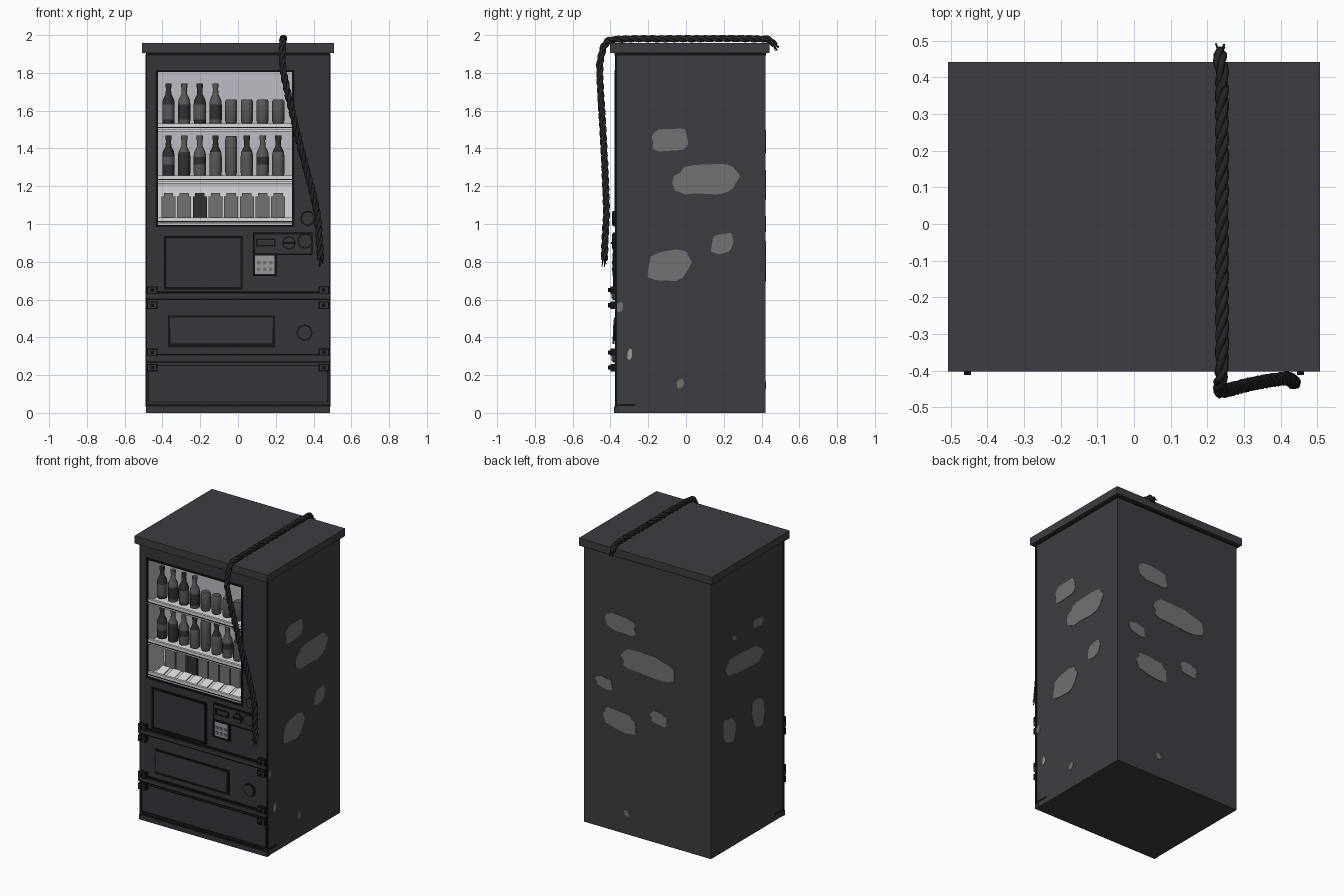
import bpy, bmesh, math, random
from mathutils import Vector, Matrix

random.seed(4)
if "Cube" in bpy.data.objects:
    bpy.data.objects.remove(bpy.data.objects["Cube"], do_unlink=True)


def material(name, r, g, b):
    m = bpy.data.materials.new(name)
    m.diffuse_color = (r, g, b, 1)
    m.use_nodes = True
    m.node_tree.nodes["Principled BSDF"].inputs["Base Color"].default_value = (r, g, b, 1)
    return m


BODY = material("charcoal paint", .048, .046, .055)
FRONT = material("dark front paint", .038, .036, .044)
INK = material("black trim", .007, .007, .008)
WORN = material("worn grey", .17, .17, .17)
INSIDE = material("pale lilac interior", .52, .5, .55)
WHITE = material("shelf white", .7, .7, .7)
GLASS = material("grey glass", .1, .1, .1)
DARK = material("dark glass", .03, .03, .032)
CORD = material("rope black", .018, .018, .02)
STEEL = material("dull steel", .33, .33, .33)


def finish(name, bm, *mats, smooth=False):
    bmesh.ops.recalc_face_normals(bm, faces=bm.faces)
    me = bpy.data.meshes.new(name)
    bm.to_mesh(me)
    bm.free()
    for m in mats:
        me.materials.append(m)
    ob = bpy.data.objects.new(name, me)
    bpy.context.collection.objects.link(ob)
    if smooth:
        bpy.ops.object.select_all(action="DESELECT")
        ob.select_set(True)
        bpy.context.view_layer.objects.active = ob
        bpy.ops.object.shade_smooth_by_angle(angle=math.radians(40))
    return ob


def add_box(bm, x, y, z, tilt=0):
    """Add a box from three (low, high) ranges."""
    mid = Vector([(a + b) / 2 for a, b in (x, y, z)])
    size = [b - a for a, b in (x, y, z)] + [1]
    mat = Matrix.Translation(mid) @ Matrix.Rotation(tilt, 4, "X") @ Matrix.Diagonal(size)
    return bmesh.ops.create_cube(bm, size=1, matrix=mat)


def box(name, x, y, z, mat, tilt=0):
    bm = bmesh.new()
    add_box(bm, x, y, z, tilt)
    return finish(name, bm, mat)


def frame(name, x, z, y, w, mat):
    """Rectangular border on the front."""
    bm = bmesh.new()
    for a in x:
        add_box(bm, (a - w / 2, a + w / 2), y, (z[0] - w / 2, z[1] + w / 2))
    for a in z:
        add_box(bm, (x[0] + w / 2, x[1] - w / 2), y, (a - w / 2, a + w / 2))
    return finish(name, bm, mat)


def disc(name, x, z, r, y, mat, sides=12):
    bm = bmesh.new()
    place = Matrix.Translation((x, (y[0] + y[1]) / 2, z)) @ Matrix.Rotation(math.pi / 2, 4, "X")
    bmesh.ops.create_cone(bm, cap_ends=True, segments=sides, radius1=r, radius2=r,
                          depth=y[1] - y[0], matrix=place)
    return finish(name, bm, mat)


def lathe(name, profile, x, y, z, mats, label=None):
    """Spin a (radius, height) profile; faces within label heights take the second colour."""
    bm = bmesh.new()
    vs = [bm.verts.new((x + r, y, z + h)) for r, h in profile]
    es = [bm.edges.new(p) for p in zip(vs, vs[1:])]
    bmesh.ops.spin(bm, geom=vs + es, cent=(x, y, 0), axis=(0, 0, 1), angle=math.tau, steps=12)
    bmesh.ops.remove_doubles(bm, verts=bm.verts, dist=.0004)
    if label:
        for f in bm.faces:
            f.material_index = int(label[0] < f.calc_center_median().z - z < label[1])
    return finish(name, bm, *mats, smooth=True)


# Cabinet with the display bay pushed in
W, YF, YB, TOP = .485, -.373, .42, 1.91
bm = bmesh.new()
add_box(bm, (-W, W), (YF, YB), (0, TOP))
for axis, cut in ((0, -.43), (0, .292), (2, .99), (2, 1.81)):
    n = Vector((0, 0, 0))
    n[axis] = 1
    bmesh.ops.bisect_plane(bm, geom=bm.verts[:] + bm.edges[:] + bm.faces[:], plane_co=n * cut, plane_no=n)
bm.normal_update()
for f in bm.faces:
    f.material_index = int(f.normal.y < -.9)
bay = [f for f in bm.faces if f.normal.y < -.9 and (f.calc_center_median() - Vector((-.07, YF, 1.4))).length < .05]
new = bmesh.ops.extrude_face_region(bm, geom=bay)["geom"]
bmesh.ops.translate(bm, vec=(0, .18, 0), verts=[v for v in new if isinstance(v, bmesh.types.BMVert)])
bmesh.ops.delete(bm, geom=[f for f in bay if f.is_valid], context="FACES_ONLY")
for f in bm.faces:
    c = f.calc_center_median()
    if YF + .01 < c.y < 0 and -.44 < c.x < .3 and .98 < c.z < 1.82:
        f.material_index = 2
finish("cabinet", bm, BODY, FRONT, INSIDE)

# Roof slab and black seams
box("roof", (-.508, .508), (-.403, .442), (1.905, 1.957), BODY)
box("roof_seam", (-.488, .488), (-.378, .424), (1.893, 1.906), INK)
for s in (-1, 1):
    box("front_edge_trim", (s * W - .004, s * W + .004), (-.377, -.365), (.03, 1.9), INK)
    box("base_gap", (s * W - .002, s * W + .002), (-.37, -.27), (.036, .048), INK)
box("base_gap_front", (-W, W), (-.376, -.37), (.034, .048), INK)
box("base_strip", (-.488, .488), (-.38, -.35), (0, .034), FRONT)
frame("window_trim", (-.43, .292), (.99, 1.81), (-.378, -.368), .012, INK)
box("window_backlight", (-.428, .29), (-.2, -.194), (1.03, 1.2), WHITE)

# Shelves with rails
for z in (1.49, 1.215, .992):
    box("shelf", (-.425, .288), (-.355, -.194), (z, z + .018), WHITE)
    box("shelf_rail", (-.425, .288), (-.372, -.355), (z + .008, z + .042), WHITE)
    box("shelf_rail_line", (-.425, .288), (-.374, -.37), (z + .017, z + .023), INK)

# Bottles, cans and the bottom row cartons
BOTTLE = [(0, 0), (.031, 0), (.033, .02), (.033, .06), (.033, .1), (.03, .125), (.015, .155), (.014, .19), (.017, .19), (.017, .212), (0, .212)]
CAN = [(0, 0), (.026, 0), (.032, .012), (.032, .115), (.027, .128), (0, .128)]
columns = [-.368 + i * .083 for i in range(8)]
for i, x in enumerate(columns):
    pair = (DARK, GLASS) if i in (0, 2) else (GLASS, DARK)
    if i < 4:
        lathe("top_bottle", BOTTLE, x, -.3, 1.532, pair, (.025, .09))
    else:
        lathe("top_can", CAN, x, -.3, 1.532, (GLASS,))
    if i == 4:
        tall = [(r, h * 1.65) for r, h in CAN]
        lathe("middle_tall_can", tall, x, -.3, 1.256, (GLASS,))
    else:
        pair = (DARK, GLASS) if i in (0, 3, 5, 7) else (GLASS, DARK)
        lathe("middle_bottle", BOTTLE, x, -.3, 1.256, pair, (.0, .13) if i % 2 else (.06, .1))
    box("carton", (x - .037, x + .037), (-.215, -.2), (1.01, 1.145), DARK if i == 2 else WORN)
    box("carton_top", (x - .025, x + .025), (-.215, -.2), (1.145, 1.163), DARK if i == 2 else WORN)
    box("price_tab", (x - .03, x + .03), (-.345, -.25), (1.02, 1.026), WHITE, tilt=.25)

# Display panel
box("display_panel", (-.385, .018), (-.38, -.37), (.66, .93), FRONT)
frame("display_border", (-.385, .018), (.66, .93), (-.386, -.37), .012, INK)

# Coin panel: plate, slot, knobs and the pale keypad
frame("coin_border", (.085, .39), (.84, .95), (-.386, -.37), .009, INK)
box("coin_plate", (.085, .39), (-.384, -.37), (.84, .95), FRONT)
frame("coin_slot", (.1, .195), (.885, .92), (-.39, -.38), .007, INK)
for x, z, r in ((.27, .9, .036), (.355, .91, .042), (.37, 1.03, .04)):
    disc("knob_rim", x, z, r, (-.388, -.37), INK)
    disc("knob", x, z, r * .8, (-.392, -.37), FRONT)
box("knob_bar", (.24, .3), (-.397, -.39), (.894, .906), INK)
frame("keypad_border", (.085, .2), (.73, .84), (-.39, -.37), .012, INK)
box("keypad", (.085, .2), (-.388, -.37), (.73, .84), STEEL)
for i in range(6):
    x, z = .11 + i % 3 * .032, .76 + i // 3 * .035
    box("key", (x - .009, x + .009), (-.393, -.386), (z - .009, z + .009), WORN)

# Two cross rails with corner brackets and bolts
for z in (.275, .605):
    box("cross_rail", (-.487, .487), (-.395, -.37), (z, z + .028), FRONT)
    for dz in (-.008, .03):
        box("rail_shadow", (-.487, .487), (-.388, -.37), (z + dz, z + dz + .008), INK)
    for x in (-.455, .455):
        for dz in (-.035, .045):
            box("bracket", (x - .025, x + .025), (-.4, -.37), (z + dz - .017, z + dz + .017), FRONT)
            frame("bracket_border", (x - .025, x + .025), (z + dz - .017, z + dz + .017), (-.401, -.372), .006, INK)
            disc("bolt", x, z + dz, .011, (-.412, -.39), INK, 6)

# Delivery hatch with a tilted flap, and coin return
box("hatch_recess", (-.37, .195), (-.377, -.37), (.345, .515), INK)
box("hatch_flap", (-.36, .185), (-.386, -.374), (.365, .505), FRONT, tilt=-.06)
disc("return_rim", .352, .425, .045, (-.38, -.37), INK, 8)
disc("return_flap", .352, .425, .037, (-.386, -.37), FRONT, 8)
frame("kick_panel_border", (-.475, .475), (.058, .25), (-.377, -.37), .006, INK)


def patch(side, u, v, w, h, mat=WORN):
    """Irregular thin worn spot on the right, left or back wall."""
    bm = bmesh.new()
    ring = []
    for k in range(18):
        a = math.tau * k / 18
        c, s = math.cos(a), math.sin(a)
        r = random.uniform(.86, 1.05)
        p = u + w / 2 * r * math.copysign(abs(c) ** .65, c)
        q = v + h / 2 * r * math.copysign(abs(s) ** .65, s) + .12 * h * c
        ring.append(bm.verts.new((p, YB, q) if side == "back" else (W if side == "right" else -W, p, q)))
    f = bm.faces.new(ring)
    out = {"back": (0, .003, 0), "right": (.003, 0, 0), "left": (-.003, 0, 0)}[side]
    geo = bmesh.ops.extrude_face_region(bm, geom=[f])["geom"]
    bmesh.ops.translate(bm, vec=out, verts=[g for g in geo if isinstance(g, bmesh.types.BMVert)])
    finish("worn_patch_" + side, bm, mat)


# Worn paint
for spot in ((-.085, 1.445, .2, .13), (.105, 1.235, .36, .16), (.19, .895, .12, .11), (-.09, .78, .23, .17),
             (-.35, .56, .035, .05), (-.03, .155, .04, .05)):
    patch("right", *spot)
patch("right", -.297, .31, .025, .06, STEEL)
for spot in ((.2, 1.44, .24, .12), (0, 1.206, .42, .15), (.326, 1, .13, .08), (.21, .766, .25, .14),
             (-.09, .862, .13, .09), (.157, .147, .04, .04)):
    patch("back", *spot)
for spot in ((-.088, 1.44, .12, .06), (.17, 1.43, .05, .035), (.06, 1.233, .41, .14), (-.09, .82, .13, .2),
             (.23, .814, .14, .18)):
    patch("left", *spot)

# Twisted rope draped over the roof and down the front
path = [Vector(p) for p in ((.235, .468, 1.945), (.235, .445, 1.97), (.24, .38, 1.981), (.24, 0, 1.981),
        (.24, -.36, 1.978), (.236, -.425, 1.955), (.235, -.45, 1.88), (.245, -.456, 1.78),
        (.32, -.437, 1.45), (.41, -.422, 1.1), (.43, -.428, .92), (.437, -.433, .81))]
samples = []
for i in range(len(path) - 1):
    p0, p1, p2, p3 = (path[min(max(i + k, 0), len(path) - 1)] for k in (-1, 0, 1, 2))
    n = max(3, int((p2 - p1).length / .012))
    for t in (j / n for j in range(n)):
        samples.append(.5 * (2 * p1 + (p2 - p0) * t + (2 * p0 - 5 * p1 + 4 * p2 - p3) * t * t
                             + (3 * p1 - p0 - 3 * p2 + p3) * t ** 3))
samples.append(path[-1])
cu = bpy.data.curves.new("rope", "CURVE")
cu.dimensions = "3D"
cu.bevel_depth, cu.bevel_resolution, cu.use_fill_caps = .0105, 1, True
cu.materials.append(CORD)


def spline(points, radius=1):
    sp = cu.splines.new("POLY")
    sp.points.add(len(points) - 1)
    for pt, co in zip(sp.points, points):
        pt.co = (*co, 1)
        pt.radius = radius


for strand in range(3):
    pts, run = [], 0
    for i, c in enumerate(samples):
        a, b = samples[max(i - 1, 0)], samples[min(i + 1, len(samples) - 1)]
        t = (b - a).normalized()
        side = t.cross(Vector((1, 0, 0))).normalized()
        turn = math.tau * (run / .14 + strand / 3)
        pts.append(c + .0095 * (side * math.cos(turn) + t.cross(side) * math.sin(turn)))
        run += (b - a).length / 2
    spline(pts)
# Frayed ends
for end, away in ((path[0], (0, .012, -.02)), (path[-1], (.003, 0, -.03))):
    for k in range(7):
        off = Vector([random.uniform(-.013, .013) for _ in range(3)])
        spline([end + off * .5, end + off + Vector(away)], .25)
bpy.context.collection.objects.link(bpy.data.objects.new("rope", cu))
